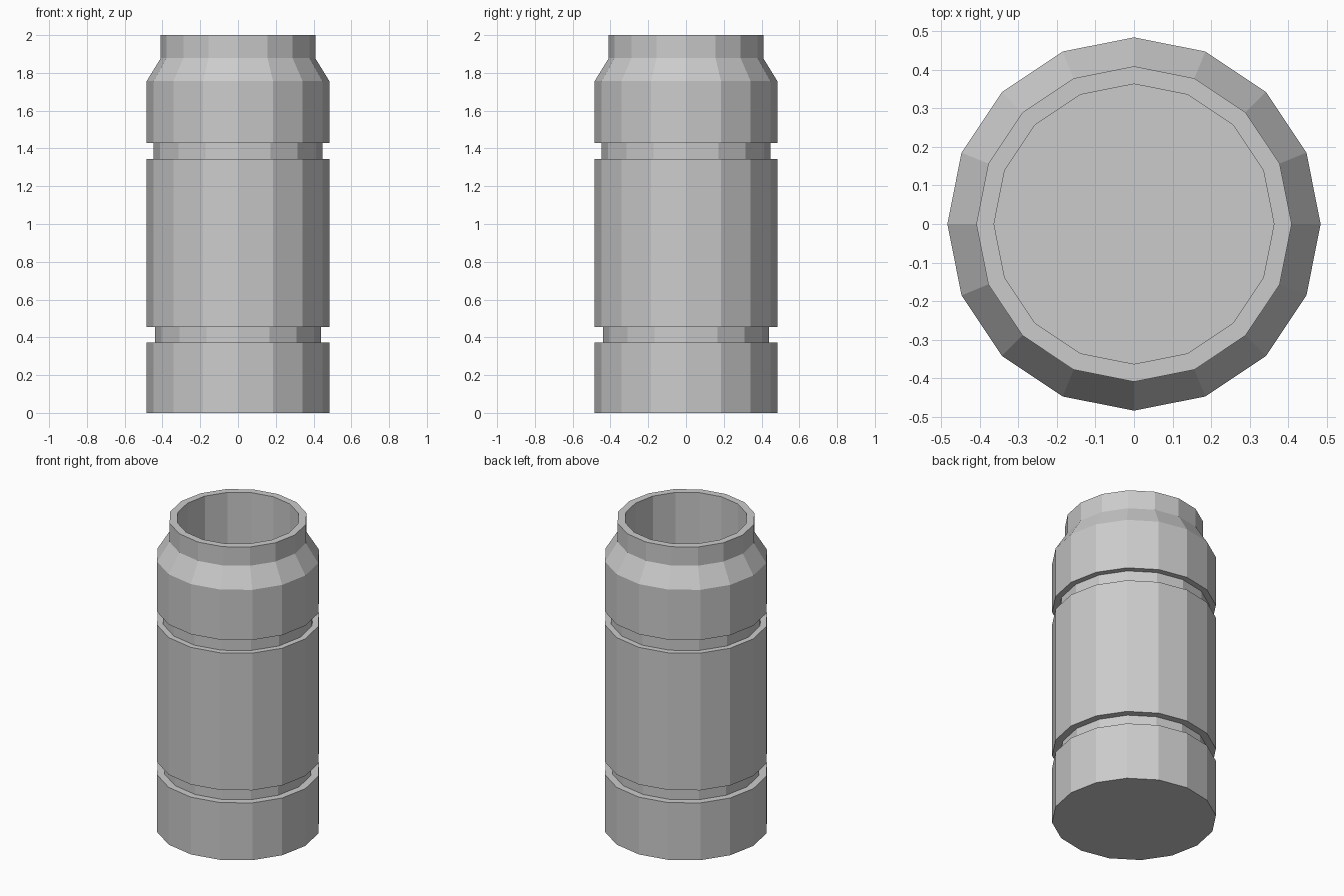
import bpy
import bmesh
from math import cos, sin, tau

SIDES = 16

cube = bpy.data.objects.get("Cube")
if cube:
    bpy.data.objects.remove(cube, do_unlink=True)

# Single grey material
grey = bpy.data.materials.new("plain_grey")
grey.use_nodes = True
colour = (0.6, 0.6, 0.6, 1)
grey.diffuse_color = colour
grey.node_tree.nodes["Principled BSDF"].inputs["Base Color"].default_value = colour


def lathe(name, profile):
    """Spin a (radius, height) profile into a flat-faceted closed solid."""
    bm = bmesh.new()
    rings = []
    for radius, z in profile:
        rings.append([bm.verts.new((radius * cos(tau * i / SIDES),
                                    radius * sin(tau * i / SIDES), z))
                      for i in range(SIDES)])
    for low, high in zip(rings, rings[1:]):
        for i in range(SIDES):
            j = (i + 1) % SIDES
            bm.faces.new((low[i], low[j], high[j], high[i]))
    bm.faces.new(rings[0][::-1])
    bm.faces.new(rings[-1])
    mesh = bpy.data.meshes.new(name)
    bm.to_mesh(mesh)
    bm.free()
    mesh.materials.append(grey)
    obj = bpy.data.objects.new(name, mesh)
    bpy.context.collection.objects.link(obj)
    return obj


BODY, NECK, BORE = 0.484, 0.409, 0.363
LOW_GROOVE, HIGH_GROOVE = 0.439, 0.447

# Outer wall with two grooves, sloped shoulder, rim and hollow inside
lathe("canister_body", [
    (BODY, 0), (BODY, 0.372),
    (LOW_GROOVE, 0.372), (LOW_GROOVE, 0.454),
    (BODY, 0.454), (BODY, 1.345),
    (HIGH_GROOVE, 1.345), (HIGH_GROOVE, 1.43),
    (BODY, 1.43), (BODY, 1.756),
    (NECK, 1.878), (NECK, 2),
    (BORE, 2), (BORE, 0.05),
])
